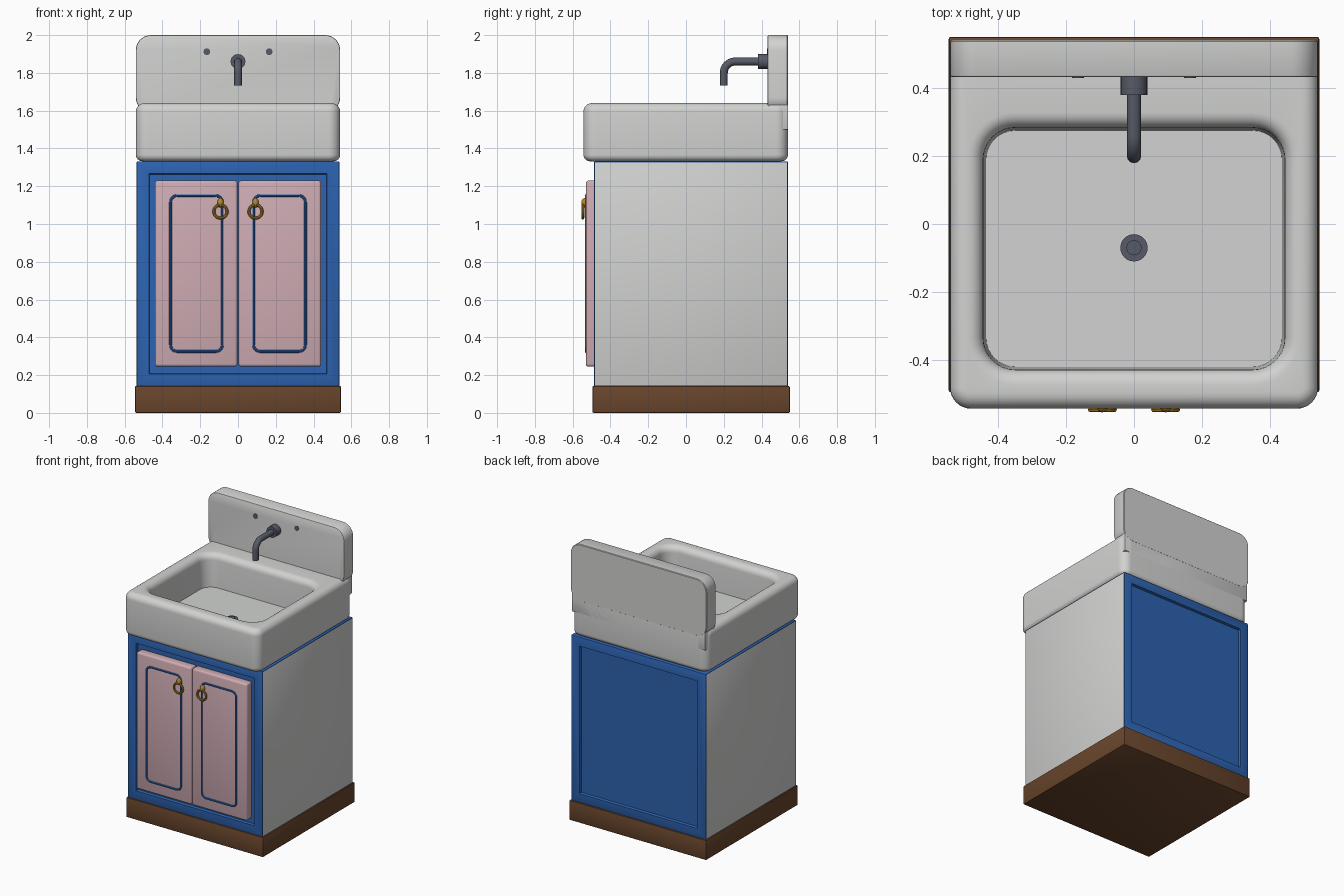
import bpy, bmesh, math
from math import sin, cos, pi

if "Cube" in bpy.data.objects:
    bpy.data.objects.remove(bpy.data.objects["Cube"])


def material(name, rgb):
    m = bpy.data.materials.new(name)
    m.diffuse_color = (*rgb, 1)
    m.use_nodes = True
    m.node_tree.nodes["Principled BSDF"].inputs["Base Color"].default_value = m.diffuse_color
    return m


WHITE = material("white_enamel", (0.64, 0.65, 0.635))
BLUE = material("blue_paint", (0.026, 0.125, 0.44))
PINK = material("pink_paint", (0.62, 0.41, 0.45))
BROWN = material("brown_wood", (0.14, 0.06, 0.025))
GREY = material("dark_metal", (0.095, 0.105, 0.135))
GOLD = material("gold_metal", (0.46, 0.24, 0.025))


def smooth(ob, angle=35):
    bpy.ops.object.select_all(action='DESELECT')
    ob.select_set(True)
    bpy.context.view_layer.objects.active = ob
    bpy.ops.object.shade_smooth_by_angle(angle=math.radians(angle))


def finish(name, bm, *mats):
    bmesh.ops.recalc_face_normals(bm, faces=bm.faces)
    me = bpy.data.meshes.new(name)
    bm.to_mesh(me)
    bm.free()
    for m in mats:
        me.materials.append(m)
    ob = bpy.data.objects.new(name, me)
    bpy.context.collection.objects.link(ob)
    smooth(ob)
    return ob


def box_bm(lo, hi):
    bm = bmesh.new()
    bmesh.ops.create_cube(bm, size=1)
    for v in bm.verts:
        v.co = [(a + b) / 2 + c * (b - a) for a, b, c in zip(lo, hi, v.co)]
    return bm


def box(name, lo, hi, mat, bevel, segments=2):
    bm = box_bm(lo, hi)
    bmesh.ops.bevel(bm, geom=bm.edges[:], offset=bevel, segments=segments,
                    profile=0.5, affect='EDGES')
    return finish(name, bm, mat)


def rounded(x0, x1, y0, y1, r, n=8):
    """Outline of a rectangle with round corners."""
    pts = []
    for i, (cx, cy) in enumerate([(x1 - r, y1 - r), (x0 + r, y1 - r),
                                  (x0 + r, y0 + r), (x1 - r, y0 + r)]):
        for k in range(n + 1):
            a = (i + k / n) * pi / 2
            pts.append((cx + r * cos(a), cy + r * sin(a)))
    return pts


def loft(name, loops, mat):
    """Skin a list of equal loops and cap both ends."""
    bm = bmesh.new()
    rings = [[bm.verts.new(p) for p in loop] for loop in loops]
    n = len(rings[0])
    for a, b in zip(rings, rings[1:]):
        for i in range(n):
            bm.faces.new((a[i], a[(i + 1) % n], b[(i + 1) % n], b[i]))
    bm.faces.new(rings[0])
    bm.faces.new(rings[-1])
    return finish(name, bm, mat)


def tube(name, pts, radius, mat, cyclic=False, res=4):
    cu = bpy.data.curves.new(name, 'CURVE')
    cu.dimensions = '3D'
    cu.bevel_depth, cu.bevel_resolution = radius, res
    cu.use_fill_caps = not cyclic
    sp = cu.splines.new('POLY')
    sp.points.add(len(pts) - 1)
    for p, co in zip(sp.points, pts):
        p.co = (*co, 1)
    sp.use_cyclic_u = cyclic
    ob = bpy.data.objects.new(name, cu)
    bpy.context.collection.objects.link(ob)
    cu.materials.append(mat)
    bpy.ops.object.select_all(action='DESELECT')
    ob.select_set(True)
    bpy.context.view_layer.objects.active = ob
    bpy.ops.object.convert(target='MESH')
    smooth(bpy.context.view_layer.objects.active)


def disc(name, loc, r, depth, mat, facing_front=False):
    bpy.ops.mesh.primitive_cylinder_add(
        vertices=32, radius=r, depth=depth, location=loc,
        rotation=(pi / 2 if facing_front else 0, 0, 0))
    ob = bpy.context.object
    ob.name = name
    ob.data.materials.append(mat)
    smooth(ob)


# Plinth
box("plinth", (-.545, -.495, 0), (.545, .55, .142), BROWN, .006)

# Cabinet: blue frame with recessed front and back panels, white sides
bm = box_bm((-.537, -.487, .14), (.537, .54, 1.332))
bmesh.ops.bevel(bm, geom=bm.edges[:], offset=.006, segments=2, profile=.5, affect='EDGES')
bm.normal_update()
bm.faces.ensure_lookup_table()
for f in bm.faces:
    if abs(f.normal.x) > .99:
        f.material_index = 1
panels = [f for f in bm.faces if abs(f.normal.y) > .99 and f.calc_area() > .5]
bmesh.ops.inset_individual(bm, faces=panels, thickness=.084, depth=0)
bmesh.ops.inset_individual(bm, faces=panels, thickness=.006, depth=-.018)
finish("cabinet", bm, BLUE, WHITE)

# Doors with raised trim and ring handles
for side, s in (("left", -1), ("right", 1)):
    xs = sorted((s * .003, s * .44))
    box(side + "_door", (xs[0], -.53, .245), (xs[1], -.465, 1.23), PINK, .014, 3)
    xs = sorted((s * .083, s * .357))
    tube(side + "_door_trim",
         [(x, -.528, z) for x, z in rounded(*xs, .325, 1.15, .035, 5)],
         .008, BLUE, True, 2)
    hx = s * .093
    tube(side + "_handle_ring",
         [(hx + .035 * cos(k * pi / 16), -.546, 1.066 + .035 * sin(k * pi / 16))
          for k in range(32)], .0075, GOLD, True, 2)
    bpy.ops.mesh.primitive_uv_sphere_add(segments=16, ring_count=10, radius=.018,
                                         location=(hx, -.537, 1.112))
    knob = bpy.context.object
    knob.name = side + "_handle_mount"
    knob.scale = (.9, .95, 1.4)
    knob.data.materials.append(GOLD)
    smooth(knob)

# Sink basin: outer shell, rounded rim, vertical inner walls, flat floor
loops = []


def ring(inset, z, inner=False):
    if inner:
        o = rounded(-.435 - inset, .435 + inset, -.42 - inset, .275 + inset, .085 + inset)
    else:
        o = rounded(-.541 + inset, .541 - inset, -.543 + inset, .54 - inset, .062 - inset)
    loops.append([(x, y, z) for x, y in o])


R, Q, TOP, LOW = .045, .035, 1.64, 1.332
steps = [k / 6 * pi / 2 for k in range(7)]
for a in steps:
    ring(Q * (1 - sin(a)), LOW + Q * (1 - cos(a)))
for a in steps:
    ring(R * (1 - cos(a)), TOP - R * (1 - sin(a)))
for a in steps:
    ring(.008 + R * (1 - sin(a)), TOP - R * (1 - cos(a)), True)
ring(0, 1.405, True)
loft("sink_basin", loops, WHITE)

# Backsplash
splash = []
for inset, y in ((.006, .432), (.002, .434), (0, .438), (0, .536), (.004, .5405)):
    o = rounded(-.541 + inset, .541 - inset, 1.59 + inset, 2 - inset, .08 - inset)
    splash.append([(x, y, max(z, 1.61) if y < .45 else z) for x, z in o])
loft("backsplash", splash, WHITE)
# Lower block that joins the backsplash to the basin at the back
box("backsplash_foot", (-.53, .436, 1.5), (.53, .54, 1.66), WHITE, .004)

# Faucet
path = [(0, .43, 1.86), (0, .26, 1.86)]
path += [(0, .26 - .06 * sin(a), 1.80 + .06 * cos(a)) for a in
         [k / 10 * pi / 2 for k in range(1, 11)]]
path.append((0, .2, 1.732))
tube("faucet_spout", path, .021, GREY)
disc("faucet_flange", (0, .407, 1.86), .039, .054, GREY, True)

# Tap holes on the backsplash
for side, s in (("left", -1), ("right", 1)):
    disc(side + "_tap_hole", (s * .165, .433, 1.912), .018, .006, GREY, True)

# Drain
disc("drain_flange", (0, -.07, 1.408), .04, .012, GREY)
disc("drain_plug", (0, -.07, 1.415), .022, .012, GREY)
